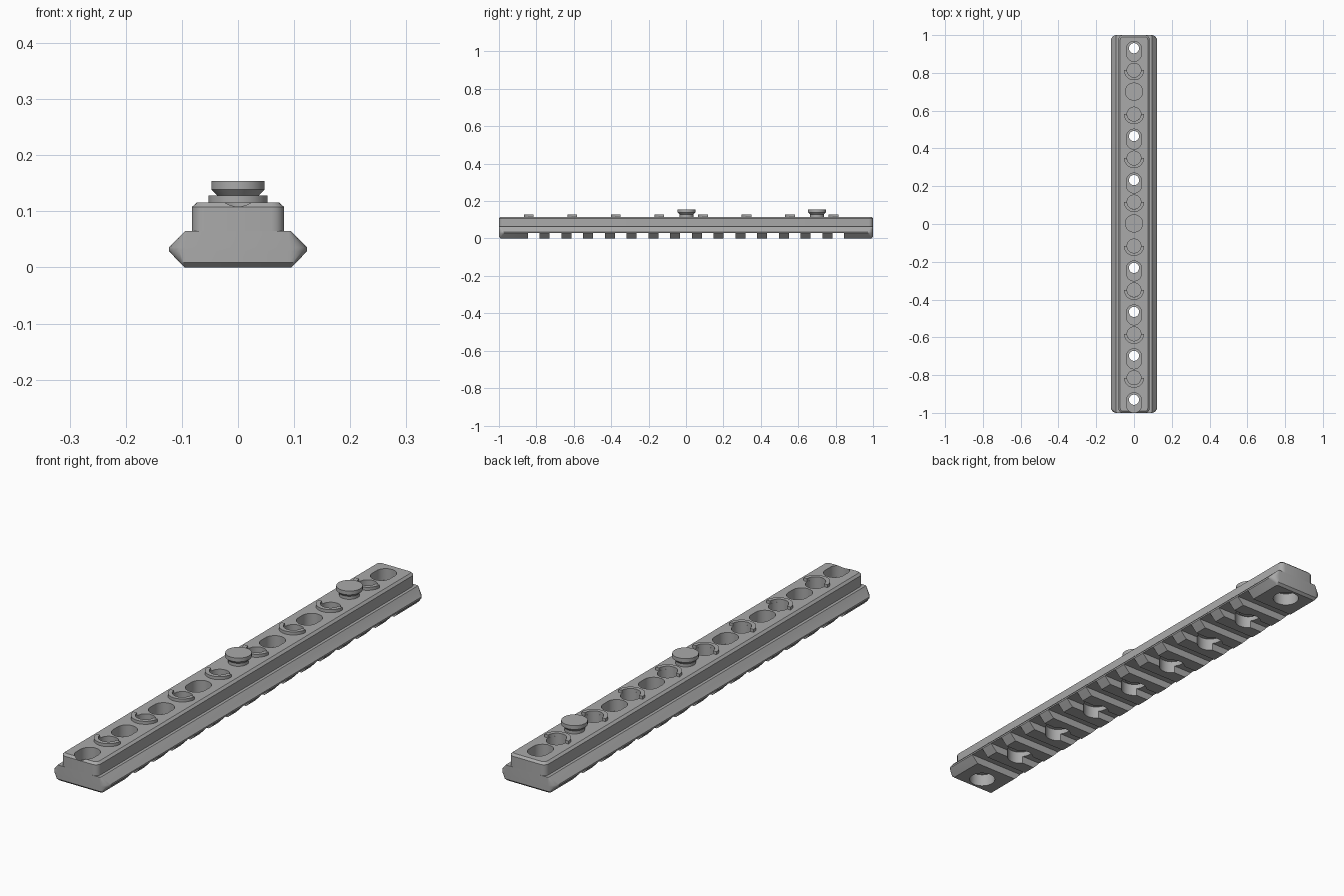
import bpy
import bmesh
from math import cos, sin, pi

default = bpy.data.objects.get("Cube")
if default:
    bpy.data.objects.remove(default)

metal = bpy.data.materials.new("grey metal")
metal.use_nodes = True
GREY = (0.4, 0.4, 0.4, 1)
metal.diffuse_color = GREY
metal.node_tree.nodes["Principled BSDF"].inputs["Base Color"].default_value = GREY

PITCH = 0.1163          # distance between slots; holes use twice this


def loft(bm, outlines):
    """Join (2D outline, height) pairs into a closed solid."""
    rows = [[bm.verts.new((x, y, z)) for x, y in pts] for pts, z in outlines]
    n = len(rows[0])
    for low, high in zip(rows, rows[1:]):
        for i in range(n):
            j = (i + 1) % n
            bm.faces.new((low[i], low[j], high[j], high[i]))
    bm.faces.new(rows[0][::-1])
    bm.faces.new(rows[-1])


def finish(bm, name):
    bmesh.ops.recalc_face_normals(bm, faces=bm.faces)
    mesh = bpy.data.meshes.new(name)
    bm.to_mesh(mesh)
    bm.free()
    mesh.materials.append(metal)
    obj = bpy.data.objects.new(name, mesh)
    bpy.context.collection.objects.link(obj)
    return obj


def rounded_rect(w, l, r, steps=4):
    """Half width, half length and corner radius."""
    pts = []
    for k, (sx, sy) in enumerate([(1, 1), (-1, 1), (-1, -1), (1, -1)]):
        for i in range(steps + 1):
            a = (k + i / steps) * pi / 2
            pts.append((sx * (w - r) + r * cos(a), sy * (l - r) + r * sin(a)))
    return pts


def oval(r, y, stretch=0.0, n=24):
    """Circle at y, pulled out along y by stretch on each side."""
    pts = []
    for i in range(n):
        a = 2 * pi * (i + 0.5) / n
        pts.append((r * cos(a), y + r * sin(a) + (stretch if a < pi else -stretch)))
    return pts


def cut(target, name, solids):
    """Subtract a list of lofted solids."""
    bm = bmesh.new()
    for outlines in solids:
        loft(bm, outlines)
    cutter = finish(bm, name)
    cutter.hide_render = True
    mod = target.modifiers.new(name, 'BOOLEAN')
    mod.operation = 'DIFFERENCE'
    mod.solver = 'EXACT'
    mod.object = cutter
    bpy.context.view_layer.objects.active = target
    bpy.ops.object.modifier_apply(modifier=name)
    bpy.data.objects.remove(cutter)


def smooth(obj):
    bpy.ops.object.select_all(action='DESELECT')
    obj.select_set(True)
    bpy.context.view_layer.objects.active = obj
    bpy.ops.object.shade_smooth_by_angle(angle=0.5)


# Rail: wide V-edged flange with a narrower body above
bm = bmesh.new()
loft(bm, [(rounded_rect(w, l, r), z) for w, l, r, z in [
    (0.095, 0.990, 0.004, 0.0),
    (0.104, 1.0, 0.012, 0.009),
    (0.123, 1.0, 0.030, 0.029),
    (0.123, 1.0, 0.030, 0.036),
    (0.094, 1.0, 0.004, 0.065),
    (0.082, 1.0, 0.022, 0.065),
    (0.082, 1.0, 0.022, 0.108),
    (0.073, 0.991, 0.014, 0.116)]])
rail = finish(bm, "rail")

# Cross slots underneath
slots = []
for k in range(-7, 8):
    box = [(x, k * PITCH + y) for x, y in
           [(-0.2, -0.031), (0.2, -0.031), (0.2, 0.031), (-0.2, 0.031)]]
    slots.append([(box, -0.05), (box, 0.03)])
cut(rail, "slot_cutter", slots)

# Screw holes: round bore below, oval pocket above, small hole between
stations = [2 * PITCH * k for k in range(-4, 5)]
buttons = [stations[4], stations[7]]
open_holes = [y for y in stations if y not in buttons]
cut(rail, "bore_cutter", [[(oval(0.05, y), -0.05), (oval(0.05, y), 0.05)]
                          for y in stations])
cut(rail, "pocket_cutter", [[(oval(0.04, y - 0.016, 0.013), 0.07),
                             (oval(0.04, y - 0.016, 0.013), 0.2)]
                            for y in open_holes])
cut(rail, "hole_cutter", [[(oval(0.027, y), 0.02), (oval(0.027, y), 0.1)]
                          for y in open_holes])

# Blind round recesses between the screw holes
ring_spots = [PITCH * k for k in range(-7, 8, 2)]
cut(rail, "recess_cutter", [[(oval(0.037, y), 0.08), (oval(0.037, y), 0.2)]
                            for y in ring_spots])
smooth(rail)

# Raised half rings around the front of each recess
for number, y in enumerate(ring_spots, 1):
    bm = bmesh.new()
    arc = [pi + pi * i / 16 for i in range(17)]
    pts = [(0.053 * cos(a), y + 0.053 * sin(a)) for a in arc]
    pts += [(0.037 * cos(a), y + 0.037 * sin(a)) for a in reversed(arc)]
    loft(bm, [(pts, 0.115), (pts, 0.128)])
    smooth(finish(bm, f"half_ring_{number}"))

# Locking buttons: neck, flared underside and flat cap
for number, y in enumerate(buttons, 1):
    bm = bmesh.new()
    loft(bm, [(oval(r, y + 0.003), z) for r, z in
              [(0.037, 0.04), (0.037, 0.128), (0.048, 0.139), (0.048, 0.154)]])
    smooth(finish(bm, f"locking_button_{number}"))
